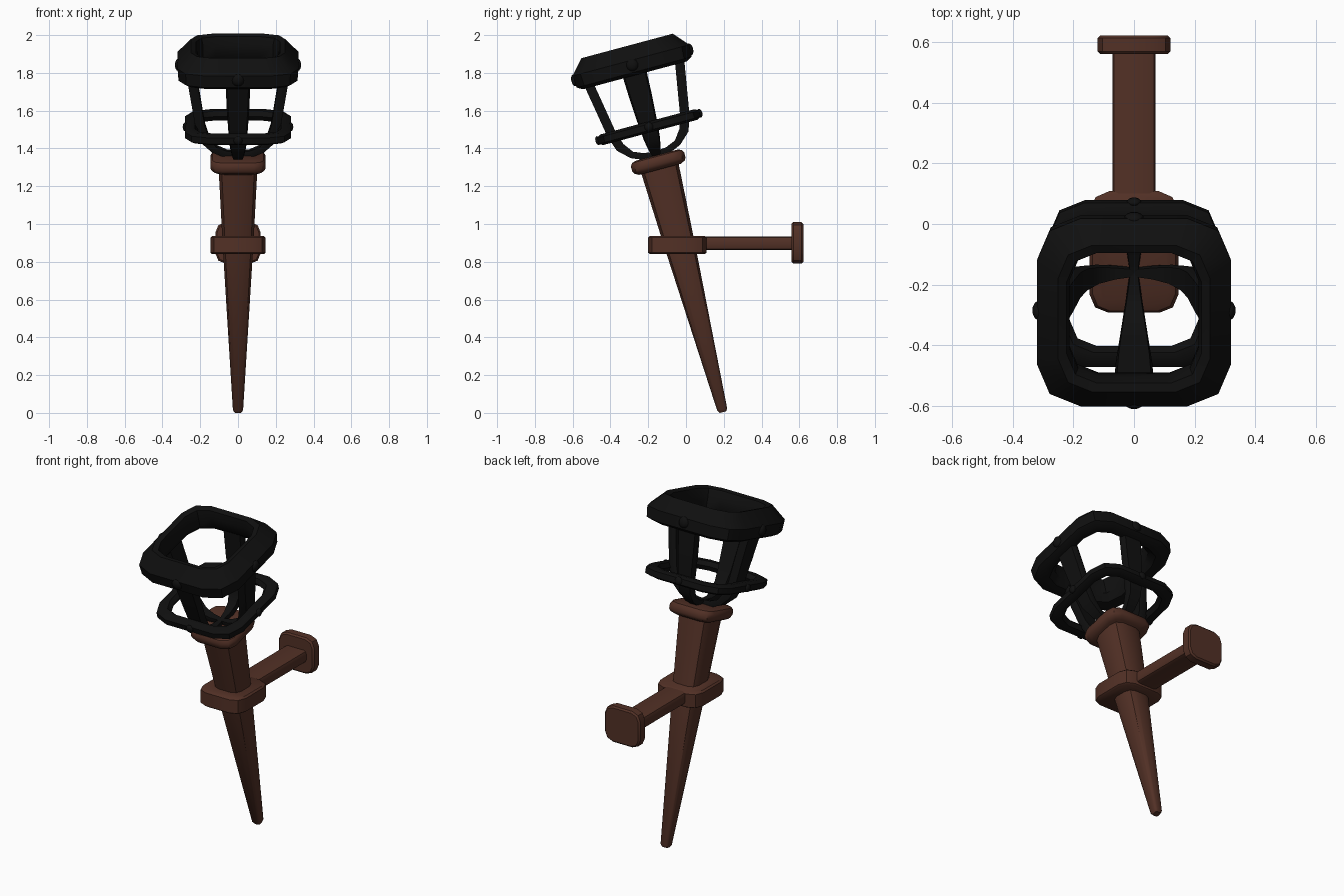
import bpy, bmesh
from math import radians, sin, cos, pi
from mathutils import Matrix, Vector

if "Cube" in bpy.data.objects:
    bpy.data.objects.remove(bpy.data.objects["Cube"])

# tilted frame shared by the shaft and the cage
TILT = Matrix.Translation((0, 0.207, 0.007)) @ Matrix.Rotation(radians(15), 4, 'X')


def material(name, rgb):
    m = bpy.data.materials.new(name)
    m.diffuse_color = (*rgb, 1)
    m.use_nodes = True
    m.node_tree.nodes["Principled BSDF"].inputs["Base Color"].default_value = m.diffuse_color
    return m


WOOD = material("dark_wood", (0.085, 0.03, 0.019))
IRON = material("black_iron", (0.005, 0.005, 0.005))


def finish(name, bm, mat, matrix):
    bmesh.ops.recalc_face_normals(bm, faces=bm.faces)
    me = bpy.data.meshes.new(name)
    bm.to_mesh(me)
    bm.free()
    me.materials.append(mat)
    ob = bpy.data.objects.new(name, me)
    bpy.context.collection.objects.link(ob)
    ob.matrix_world = matrix
    bpy.ops.object.select_all(action='DESELECT')
    ob.select_set(True)
    bpy.context.view_layer.objects.active = ob
    bpy.ops.object.shade_smooth_by_angle(angle=radians(38))
    return ob


def bridge(bm, rings, closed):
    n = len(rings[0])
    pairs = list(zip(rings, rings[1:])) + ([(rings[-1], rings[0])] if closed else [])
    for a, b in pairs:
        for i in range(n):
            bm.faces.new((a[i], a[(i + 1) % n], b[(i + 1) % n], b[i]))
    if not closed:
        bm.faces.new(rings[0])
        bm.faces.new(rings[-1])


def rounded_loft(name, sections, corner, mat, matrix, closed=False, stretch=1.0):
    """Loft rounded squares given as (half width, height, y shift)."""
    bm = bmesh.new()
    rings = []
    for half, z, dy in sections:
        ring, r = [], half * corner
        for k in range(4):
            c = k * pi / 2 + pi / 4
            cx = (half - r) * (1 if cos(c) > 0 else -1)
            cy = (half - r) * (1 if sin(c) > 0 else -1)
            for t in (0, pi / 4, pi / 2):
                a = k * pi / 2 + t
                ring.append(bm.verts.new((cx + r * cos(a), (cy + r * sin(a)) * stretch + dy, z)))
        rings.append(ring)
    bridge(bm, rings, closed)
    return finish(name, bm, mat, matrix)


def bevel_box(name, size, centre, bevel, mat):
    bm = bmesh.new()
    bmesh.ops.create_cube(bm, size=1, matrix=Matrix.Diagonal((*size, 1)))
    # round the edges running along y strongly, then soften everything
    long_edges = [e for e in bm.edges if abs((e.verts[0].co - e.verts[1].co).y) > 1e-4]
    bmesh.ops.bevel(bm, geom=long_edges, offset=bevel, segments=2, profile=0.5, affect='EDGES')
    caps = [e for e in bm.edges if abs((e.verts[0].co - e.verts[1].co).y) < 1e-4]
    bmesh.ops.bevel(bm, geom=caps, offset=0.009, segments=1, affect='EDGES')
    return finish(name, bm, mat, Matrix.Translation(centre))


# wooden shaft and its top cap
rounded_loft("torch_shaft", [(0.018, 0, -0.012), (0.027, 0.015, -0.012), (0.08, 0.9, -0.004),
                             (0.103, 1.35, 0)], 0.55, WOOD, TILT)
rounded_loft("shaft_cap", [(0.115, 1.328, 0), (0.138, 1.34, 0), (0.146, 1.355, 0), (0.146, 1.382, 0),
                           (0.136, 1.398, 0), (0.115, 1.405, 0)], 0.42, WOOD, TILT)

# wall bracket: collar, arm and mounting plate
rounded_loft("bracket_collar", [(0.136, 0.84, 0), (0.146, 0.848, 0), (0.146, 0.928, 0), (0.136, 0.937, 0)],
             0.45, WOOD, Matrix.Translation((0, -0.046, 0)), stretch=1.06)
bevel_box("bracket_arm", (0.142, 0.5, 0.073), (0, 0.32, 0.898), 0.018, WOOD)
bevel_box("wall_plate", (0.24, 0.062, 0.22), (0, 0.59, 0.9), 0.055, WOOD)

# iron cage rings
rounded_loft("cage_rim", [(0.285, 1.843, 0), (0.315, 1.86, 0), (0.32, 1.925, 0), (0.25, 2.004, 0),
                          (0.222, 1.995, 0), (0.212, 1.95, 0), (0.215, 1.885, 0), (0.245, 1.848, 0)],
             0.45, IRON, TILT, closed=True)
rounded_loft("cage_lower_ring", [(0.258, 1.53, 0), (0.28, 1.542, 0), (0.28, 1.575, 0), (0.258, 1.588, 0),
                                 (0.228, 1.585, 0), (0.212, 1.56, 0), (0.228, 1.533, 0)],
             0.42, IRON, TILT, closed=True)

# curved straps tapering to the bottom: (radius, height, half width)
PATH = [(0.252, 1.88, 0.066), (0.225, 1.72, 0.06), (0.2, 1.57, 0.05), (0.175, 1.495, 0.043),
        (0.125, 1.44, 0.033), (0.065, 1.415, 0.023), (0.0, 1.408, 0.014)]
SIDES = ("right", "back", "left", "front")
for k, side in enumerate(SIDES):
    turn = TILT @ Matrix.Rotation(k * pi / 2, 4, 'Z')
    bm = bmesh.new()
    rings = []
    for i, (r, z, w) in enumerate(PATH):
        p, q = PATH[max(i - 1, 0)], PATH[min(i + 1, len(PATH) - 1)]
        n = Vector((p[1] - q[1], 0, q[0] - p[0])).normalized() * (0.025 if i < 4 else 0.018)
        c = Vector((r, 0, z))
        rings.append([bm.verts.new(c + n * s + Vector((0, w * t, 0)))
                      for s, t in ((1, -0.85), (1, 0.85), (0, 1), (-1, 0.85), (-1, -0.85), (0, -1))])
    bridge(bm, rings, False)
    finish("cage_strap_" + side, bm, IRON, turn)

    # rivets on both rings
    for label, r, z, size in (("rim", 0.315, 1.9, 0.033), ("lower", 0.279, 1.56, 0.024)):
        bm = bmesh.new()
        bmesh.ops.create_uvsphere(bm, u_segments=10, v_segments=6, radius=size,
                                  matrix=Matrix.Translation((r, 0, z)) @ Matrix.Diagonal((0.6, 1, 1, 1)))
        finish(f"{label}_rivet_{side}", bm, IRON, turn)
